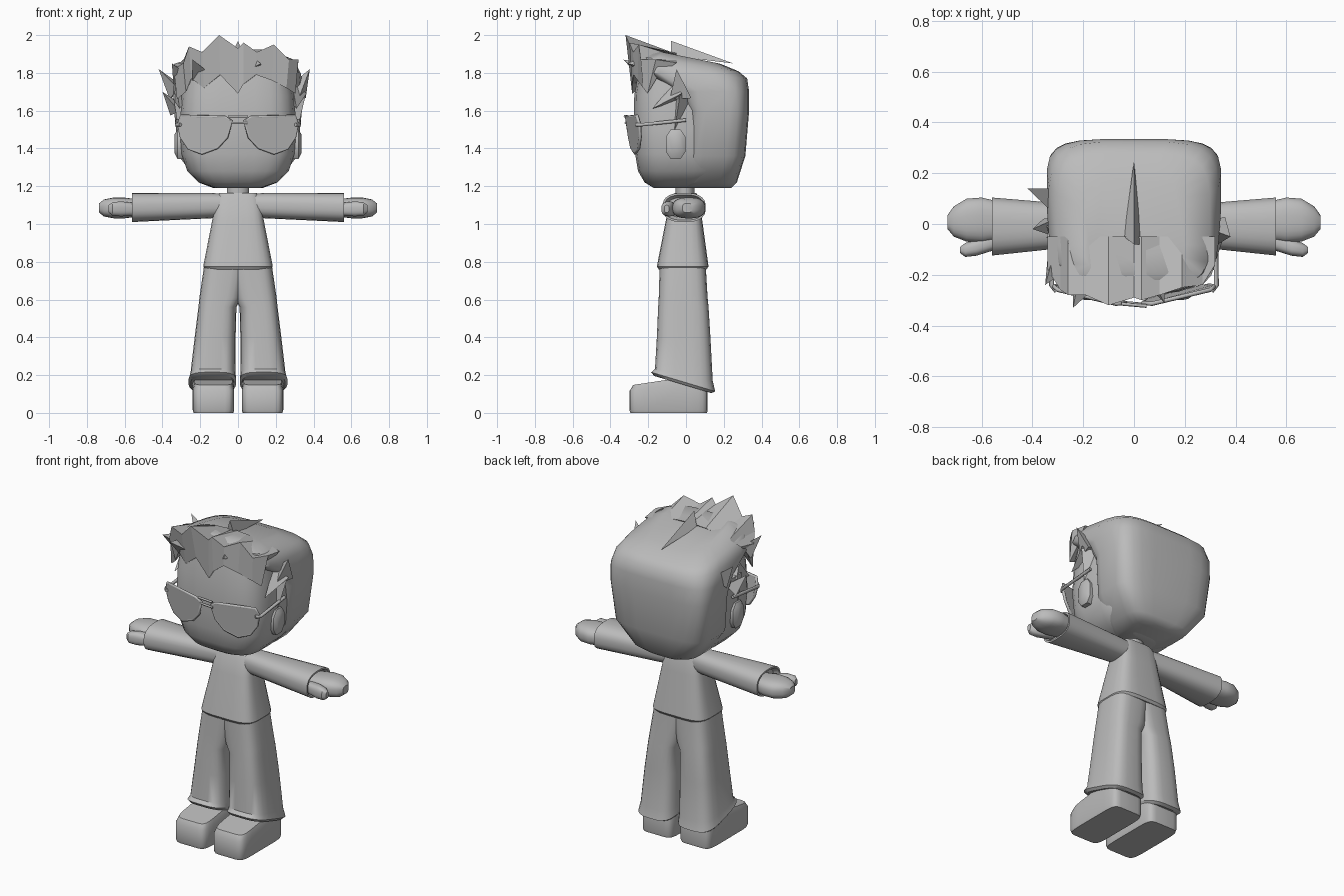
import bpy
import math
from mathutils import Vector

default_cube = bpy.data.objects.get("Cube")
if default_cube:
    bpy.data.objects.remove(default_cube, do_unlink=True)

grey = bpy.data.materials.new("plain_grey")
grey.use_nodes = True
colour = (0.5, 0.5, 0.5, 1)
grey.diffuse_color = colour
grey.node_tree.nodes["Principled BSDF"].inputs["Base Color"].default_value = colour


def finish(name, data, mirror=False, angle=35):
    """Link an object, mirror it if it is paired, and shade it."""
    obj = bpy.data.objects.new(name, data)
    bpy.context.collection.objects.link(obj)
    data.materials.append(grey)
    if mirror:
        obj.modifiers.new("mirror", "MIRROR").use_mirror_merge = False
    if obj.type == "MESH":
        bpy.ops.object.select_all(action="DESELECT")
        bpy.context.view_layer.objects.active = obj
        obj.select_set(True)
        bpy.ops.object.mode_set(mode="EDIT")
        bpy.ops.mesh.select_all(action="SELECT")
        bpy.ops.mesh.normals_make_consistent(inside=False)
        bpy.ops.object.mode_set(mode="OBJECT")
        if angle:
            bpy.ops.object.shade_smooth_by_angle(angle=math.radians(angle))
    return obj


def solid(name, points, faces, mirror=False, angle=0):
    mesh = bpy.data.meshes.new(name)
    mesh.from_pydata(points, [], faces)
    return finish(name, mesh, mirror, angle)


def rounded(value, power):
    return math.copysign(abs(value) ** (2 / power), value)


def loft(name, sections, axis="z", power=4, count=24, mirror=False, angle=40):
    """Skin rounded-box sections: position, u min, u max, v min, v max, tilt."""
    points, faces = [], []
    for pos, u0, u1, v0, v1, *tilt in sections:
        for i in range(count):
            a = math.tau * (i + 0.5) / count
            u = (u0 + u1) / 2 + (u1 - u0) / 2 * rounded(math.cos(a), power)
            v = (v0 + v1) / 2 + (v1 - v0) / 2 * rounded(math.sin(a), power)
            w = pos + (tilt[0] * v if tilt else 0)
            points.append((u, v, w) if axis == "z" else (w, u, v))
    for s in range(len(sections) - 1):
        for i in range(count):
            a, b = s * count + i, s * count + (i + 1) % count
            faces.append((a, b, b + count, a + count))
    last = len(points) - count
    faces += [tuple(range(count)), tuple(range(last, last + count))]
    return solid(name, points, faces, mirror, angle)


def tube(name, points, radius, closed=False, mirror=False):
    curve = bpy.data.curves.new(name, "CURVE")
    curve.dimensions = "3D"
    curve.bevel_depth = radius
    curve.bevel_resolution = 1
    curve.use_fill_caps = True
    spline = curve.splines.new("POLY")
    spline.points.add(len(points) - 1)
    for target, point in zip(spline.points, points):
        target.co = (*point, 1)
    spline.use_cyclic_u = closed
    return finish(name, curve, mirror)


def spike(name, base, tip, width):
    """Three-sided lock of hair from a base centre to a tip."""
    base, tip = Vector(base), Vector(tip)
    direction = (tip - base).normalized()
    side = direction.orthogonal().normalized() * width
    other = direction.cross(side)
    ring = [base + side * math.cos(a) + other * math.sin(a)
            for a in (0, math.tau / 3, math.tau * 2 / 3)]
    solid(name, ring + [tip], [(0, 1, 2), (0, 1, 3), (1, 2, 3), (2, 0, 3)])


# Shoes and trousers
loft("shoe", [(0, .025, .235, -.295, .112), (.015, .02, .24, -.3, .115),
              (.16, .02, .24, -.3, .115, .15), (.19, .03, .23, -.28, .1, .15)],
     power=7, mirror=True)
loft("trouser_leg", [(.145, .02, .25, -.17, .135, -.3), (.16, .01, .262, -.185, .155, -.3),
                     (.2, .012, .252, -.165, .142, -.2), (.4, .012, .23, -.155, .13),
                     (.56, .008, .21, -.148, .12), (.61, -.02, .205, -.145, .115),
                     (.78, -.05, .18, -.14, .105)], power=3.5, mirror=True)

# Shirt, sleeves and neck
loft("shirt", [(.76, -.175, .175, -.145, .11), (.775, -.185, .185, -.155, .12),
               (1.03, -.135, .135, -.105, .085), (1.13, -.12, .12, -.08, .07),
               (1.165, -.1, .1, -.06, .055)], power=4)
loft("sleeve", [(.08, -.075, .065, 1.04, 1.16), (.14, -.08, .07, 1.03, 1.165),
                (.56, -.125, .105, 1.01, 1.165), (.56, -.115, .095, 1.02, 1.155),
                (.53, -.1, .08, 1.035, 1.14)], axis="x", power=2.6, mirror=True)
loft("neck", [(1.12, -.06, .06, -.055, .045), (1.22, -.06, .06, -.055, .045)], power=2)

# Hands
loft("palm", [(.52, -.06, .085, 1.04, 1.13), (.6, -.075, .105, 1.03, 1.14),
              (.66, -.07, .1, 1.03, 1.14), (.71, -.05, .07, 1.04, 1.13),
              (.735, -.02, .035, 1.06, 1.11)], axis="x", power=2.6, mirror=True)
loft("thumb", [(.54, -.1, -.03, 1.045, 1.11), (.62, -.125, -.06, 1.04, 1.12),
               (.665, -.13, -.075, 1.045, 1.115), (.685, -.115, -.09, 1.06, 1.1)],
     axis="x", power=2.6, mirror=True)

# Head and ears
loft("face", [(1.19, -.12, .12, -.17, .1), (1.22, -.21, .21, -.22, .15),
              (1.28, -.27, .27, -.255, .2), (1.37, -.3, .3, -.27, .2),
              (1.5, -.31, .31, -.278, .2), (1.68, -.3, .3, -.275, .2),
              (1.82, -.28, .28, -.25, .2)], power=3.4, angle=60)
loft("ear", [(.28, -.11, 0, 1.34, 1.505), (.32, -.11, 0, 1.34, 1.505),
             (.335, -.09, -.02, 1.37, 1.48)], axis="x", power=2.6, count=8, mirror=True)

# Hair: smooth back shell
loft("hair_shell", [(1.19, -.13, .13, -.05, .24), (1.22, -.21, .21, -.03, .27),
                    (1.36, -.315, .315, -.01, .315), (1.6, -.34, .34, 0, .335),
                    (1.7, -.345, .345, -.06, .335), (1.79, -.335, .335, -.25, .325, -.06),
                    (1.85, -.3, .3, -.25, .28, -.15), (1.885, -.2, .2, -.2, .18, -.2)],
     power=4.2, angle=50)

# Hair: jagged fringe sheet with a raised front edge (x, edge y, edge z, fringe z)
columns = [(-.34, -.18, 1.82, 1.66), (-.29, -.26, 1.85, 1.7), (-.26, -.28, 1.94, 1.77),
           (-.19, -.28, 1.91, 1.72), (-.1, -.32, 2, 1.79), (0, -.29, 1.93, 1.69),
           (.03, -.3, 1.96, 1.74), (.1, -.28, 1.91, 1.79), (.19, -.25, 1.95, 1.76),
           (.27, -.24, 1.87, 1.72), (.32, -.16, 1.87, 1.69)]
fringe_points, fringe_faces = [], []
for x, y, top, low in columns:
    fringe_points += [(x, -.05, 1.905 - .5 * x * x), (x, y, top),
                      (x * .95, -.285 + x * x * .8, low), (x * .9, -.15, 1.78)]
for c in range(len(columns) - 1):
    for r in range(4):
        a, b = c * 4 + r, c * 4 + (r + 1) % 4
        fringe_faces.append((a, b, b + 4, a + 4))
end = len(fringe_points) - 4
fringe_faces += [(0, 1, 2, 3), tuple(range(end, end + 4))]
solid("hair_fringe", fringe_points, fringe_faces)

# Hair: crown fin and loose locks
solid("crown_fin", [(0, .25, 1.85), (-.04, -.05, 1.89), (.03, -.08, 1.89), (0, -.08, 1.97)],
      [(0, 1, 2), (0, 1, 3), (1, 2, 3), (2, 0, 3)])
locks = [((-.32, .1, 1.7), (-.42, .14, 1.82), .06), ((-.32, 0, 1.6), (-.4, -.02, 1.7), .05),
         ((-.3, -.14, 1.78), (-.35, -.24, 1.85), .06), ((.31, -.02, 1.68), (.38, -.05, 1.82), .07),
         ((-.2, -.22, 1.8), (-.24, -.33, 1.87), .06), ((.08, -.22, 1.84), (.12, -.31, 1.85), .05)]
for number, (base, tip, width) in enumerate(locks):
    spike("hair_lock_%d" % number, base, tip, width)
for side in (-1, 1):
    spike("sideburn", (side * .305, -.03, 1.7), (side * .31, -.18, 1.61), .06)
    spike("sideburn_tip", (side * .31, -.02, 1.68), (side * .315, -.06, 1.5), .05)

# Glasses: curved lenses, rims, bridge and arms
outline = [(.035, 1.545), (.07, 1.565), (.3, 1.572), (.315, 1.53), (.3, 1.46), (.26, 1.4),
           (.19, 1.375), (.11, 1.405), (.06, 1.46)]


def on_lens(x, z, depth=0):
    return (x, -.325 + .9 * (x - .05) ** 2 + .15 * (1.58 - z) + depth, z)


n = len(outline)
lens_points = [on_lens(x, z, d) for d in (0, .015) for x, z in outline]
lens_faces = [tuple(range(n)), tuple(range(n, n * 2))]
lens_faces += [(i, (i + 1) % n, (i + 1) % n + n, i + n) for i in range(n)]
solid("lens", lens_points, lens_faces, mirror=True)
tube("rim", [on_lens(x, z, .008) for x, z in outline], .009, closed=True, mirror=True)
for height in (1.535, 1.57):
    tube("bridge", [on_lens(x, height) for x in (-.05, .05)], .007)
tube("glasses_arm", [(.305, -.265, 1.525), (.325, -.24, 1.525), (.32, 0, 1.55)],
     .01, mirror=True)
